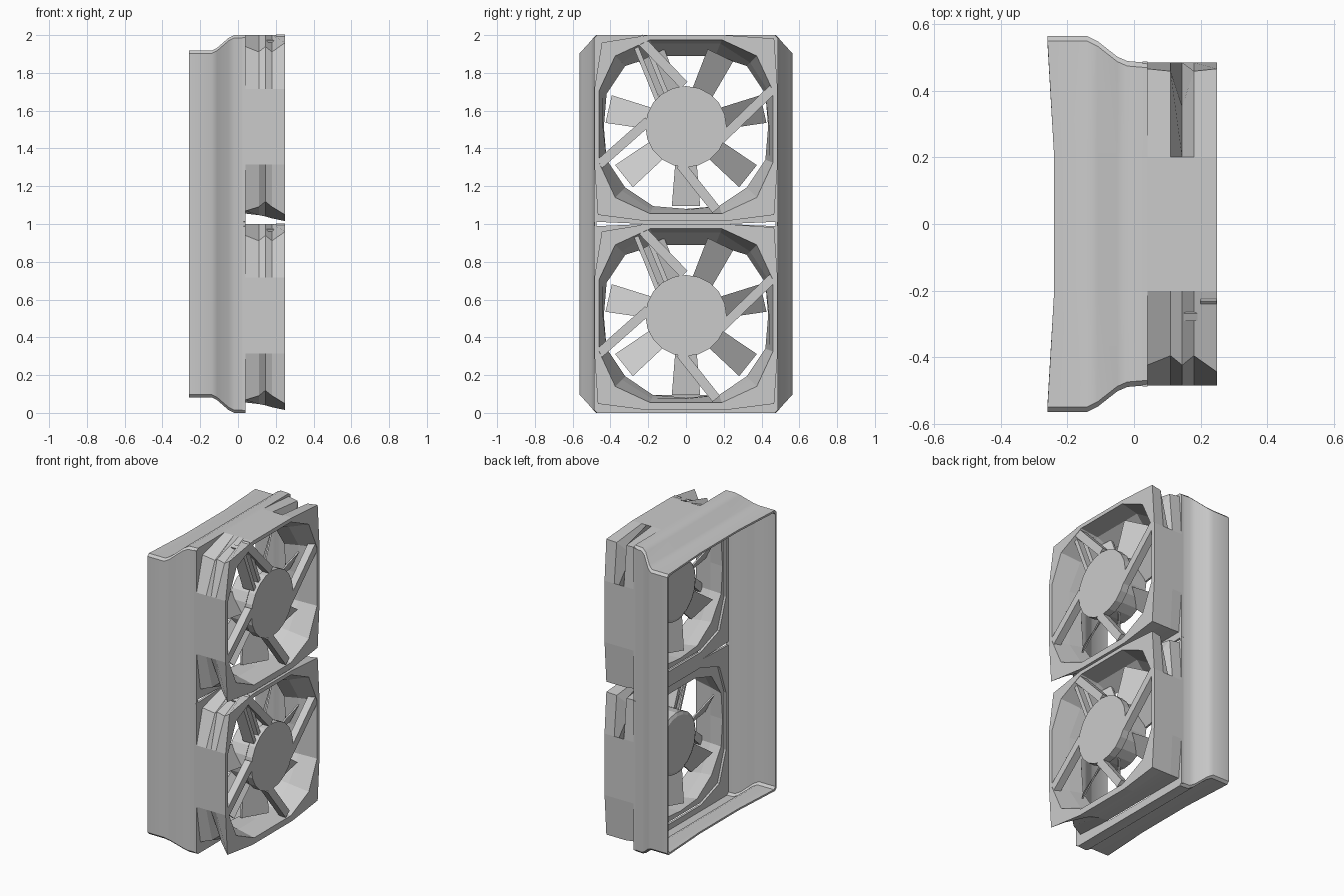
import bpy, bmesh
from math import cos, sin, tau, radians
from mathutils import Vector

cube = bpy.data.objects.get("Cube")
if cube:
    bpy.data.objects.remove(cube)

grey = bpy.data.materials.new("plain_grey")
grey.use_nodes = True
color = (0.6, 0.6, 0.6, 1)
grey.diffuse_color = color
grey.node_tree.nodes["Principled BSDF"].inputs["Base Color"].default_value = color


def finish(name, bm, smooth=False):
    bmesh.ops.recalc_face_normals(bm, faces=bm.faces)
    mesh = bpy.data.meshes.new(name)
    bm.to_mesh(mesh)
    bm.free()
    mesh.materials.append(grey)
    obj = bpy.data.objects.new(name, mesh)
    bpy.context.collection.objects.link(obj)
    if smooth:
        bpy.ops.object.select_all(action='DESELECT')
        obj.select_set(True)
        bpy.context.view_layer.objects.active = obj
        bpy.ops.object.shade_smooth_by_angle(angle=radians(30))
    return obj


def loft(name, rings, closed=True, smooth=False):
    """Skin equal-length rings; closed joins last to first, otherwise caps the ends."""
    bm = bmesh.new()
    loops = [[bm.verts.new(p) for p in ring] for ring in rings]
    n = len(loops[0])
    pairs = list(zip(loops, loops[1:]))
    if closed:
        pairs.append((loops[-1], loops[0]))
    else:
        bm.faces.new(loops[0])
        bm.faces.new(loops[-1])
    for a, b in pairs:
        for i in range(n):
            j = (i + 1) % n
            bm.faces.new((a[i], a[j], b[j], b[i]))
    return finish(name, bm, smooth)


# Flared duct: wide in y at the mouth, tall in z at the fan end
def duct_ring(x, hy, hz, bow=0.0, inset=0.0):
    hy, hz, r = hy - inset, hz - inset, 0.015
    quarter = [(hy, hz - r), (hy - r, hz), (0.2, hz)]
    top = quarter + [(-y, z) for y, z in reversed(quarter)]
    outline = top + [(-y, -z) for y, z in top]
    return [(x + (bow if abs(y) < 0.3 else 0), y, 1 + z) for y, z in outline]


profile = [(-0.26, 0.565, 0.918, 0.02), (-0.14, 0.565, 0.918, 0), (-0.11, 0.55, 0.933, 0),
           (-0.05, 0.503, 0.985, 0), (-0.02, 0.49, 1.0, 0), (0.04, 0.485, 1.0, 0)]
loft("duct_shell", [duct_ring(*p) for p in profile]
     + [duct_ring(*p, inset=0.012) for p in reversed(profile)], smooth=True)

ANGLES = [tau * i / 16 for i in range(16)]


def polar_ring(x, cz, radius):
    pts = []
    for i, a in enumerate(ANGLES):
        r = radius(i, cos(a), sin(a))
        pts.append((x, r * cos(a), cz + r * sin(a)))
    return pts


def square(half, limit=9.0):
    return lambda i, c, s: min(half / max(abs(c), abs(s)), limit)


def plate_edge(i, c, s):
    # rectangle, a little narrower than tall
    return min(0.488 / max(abs(c), 0.01), 0.5 / max(abs(s), 0.01))


def throat(i, c, s):
    # rounded octagon, flattened at the top
    r = min(0.435 / max(abs(c), abs(s)), 0.455)
    return min(r, 0.375 / s) if s > 0 else r


def outer(dents=(0, 0, 0), low=0.485):
    # square fan housing, three of its corners dented between the flanges
    def radius(i, c, s):
        half = low if s < -0.7 else 0.485
        r = min(half / max(abs(c), abs(s)), 0.66)
        return r - dict(zip((2, 6, 10), dents)).get(i, 0)
    return radius


def bar(name, a, b, width, x0, x1):
    """Straight bar between two (y, z) points."""
    a, b = Vector(a), Vector(b)
    d = (b - a).normalized()
    side = Vector((-d.y, d.x)) * width / 2
    corners = [a + side, a - side, b - side, b + side]
    return loft(name, [[(x, p.x, p.y) for p in corners] for x in (x0, x1)], closed=False)


def disc(name, cz, levels):
    rings = [[(x, r * cos(tau * i / 20), cz + r * sin(tau * i / 20)) for i in range(20)]
             for x, r in levels]
    return loft(name, rings, closed=False)


def blade(name, cz, angle):
    # pitched, flat, widening towards the tip
    out = Vector((cos(angle), sin(angle)))
    across = Vector((-out.y, out.x))

    def section(r, w):
        pts = []
        for side, x in ((-1, 0.08), (1, 0.17)):
            p = out * r + across * side * w
            pts.append((x, p.x, cz + p.y))
        return pts + [(x - 0.012, y, z) for x, y, z in reversed(pts)]
    return loft(name, [section(0.17, 0.055), section(0.42, 0.075)], closed=False)


for label, base in (("lower", 0.0), ("upper", 1.0)):
    cz = base + 0.515
    # Thin mounting plate with a wide cut-cornered opening
    hole = square(0.45, 0.54)
    loft(label + "_mount_plate",
         [polar_ring(0.025, base + 0.5, plate_edge), polar_ring(0.04, base + 0.5, plate_edge),
          polar_ring(0.04, base + 0.5, hole), polar_ring(0.025, base + 0.5, hole)])
    # Housing
    loft(label + "_fan_frame",
         [polar_ring(0.04, cz, outer((0, 0.06, 0.02), 0.46)),
          polar_ring(0.11, cz, outer((0.01, 0.1, 0.06), 0.468)),
          polar_ring(0.145, cz, outer((0.16, 0.06, 0.1), 0.475)),
          polar_ring(0.18, cz, outer((0.01, 0.1, 0.06), 0.485)),
          polar_ring(0.25, cz, outer((0, 0.03, 0), 0.5)),
          polar_ring(0.25, cz, square(0.46, 0.53)),
          polar_ring(0.13, cz, square(0.44, 0.48)),
          polar_ring(0.04, cz, throat)])
    # Motor and rotor
    disc(label + "_motor_cap", cz, [(0.2, 0.215), (0.248, 0.215)])
    disc(label + "_rotor_hub", cz, [(0.06, 0.18), (0.07, 0.2), (0.19, 0.2)])
    for k in range(7):
        blade(f"{label}_blade_{k + 1}", cz, -tau / 4 + tau * k / 7)
    # Struts run off the motor cap at a slant
    struts = [((-0.2, 0.03), (-0.46, -0.2)), ((0.18, -0.07), (0.46, 0.2)),
              ((-0.03, -0.2), (0.16, -0.44)), ((-0.01, 0.22), (-0.25, 0.47))]
    for k, (a, b) in enumerate(struts):
        bar(f"{label}_strut_{k + 1}", (a[0], a[1] + cz), (b[0], b[1] + cz), 0.05, 0.2, 0.248)
    # Cable guides beside the upper strut
    for k, shift in enumerate((0.0, 0.06)):
        bar(f"{label}_cable_guide_{k + 1}", (-0.15 + shift, cz + 0.14),
            (-0.28 + shift, cz + 0.46), 0.025, 0.15, 0.23)
